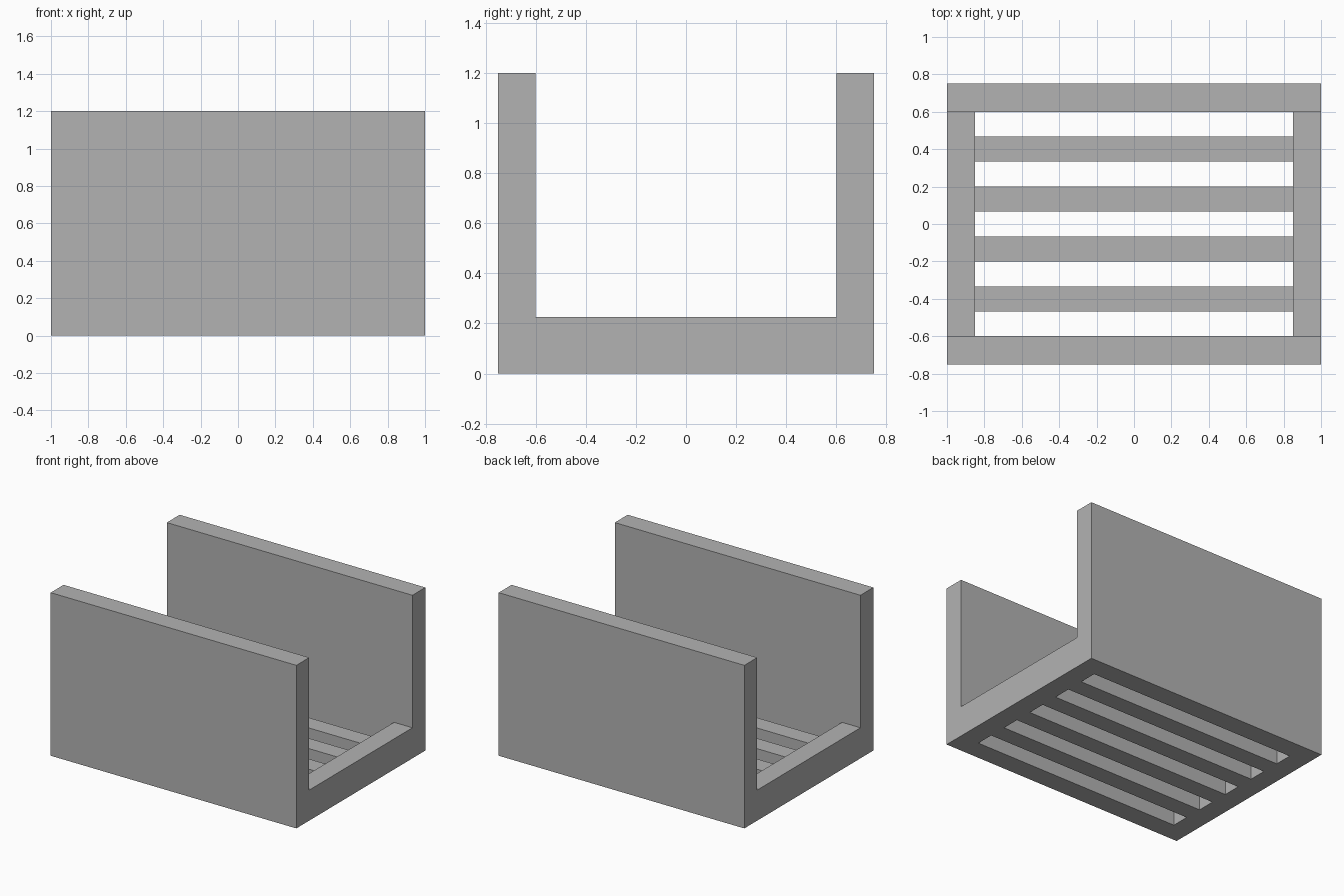
import bpy

if "Cube" in bpy.data.objects:
    bpy.data.objects.remove(bpy.data.objects["Cube"], do_unlink=True)

grey = bpy.data.materials.new("plain grey")
grey.use_nodes = True
grey.diffuse_color = (0.45, 0.45, 0.45, 1)
grey.node_tree.nodes["Principled BSDF"].inputs["Base Color"].default_value = grey.diffuse_color

LENGTH, DEPTH, HEIGHT = 2.0, 1.5, 1.2
WALL = 0.15          # thickness of walls and end rails
RAIL_HEIGHT = 0.225
SLAT_HEIGHT = 0.15
SLATS = 4


def box(name, center_x, center_y, size):
    """Box standing on the ground."""
    bpy.ops.mesh.primitive_cube_add(size=1, location=(center_x, center_y, size[2] / 2))
    obj = bpy.context.object
    obj.name = name
    obj.scale = size
    bpy.ops.object.transform_apply(location=False, rotation=False, scale=True)
    obj.data.materials.append(grey)


inner_x = LENGTH - 2 * WALL
inner_y = DEPTH - 2 * WALL

# Tall walls at front and back
for name, side in (("front_wall", -1), ("back_wall", 1)):
    box(name, 0, side * (DEPTH - WALL) / 2, (LENGTH, WALL, HEIGHT))

# Low rails closing the ends of the floor
for name, side in (("left_rail", 1), ("right_rail", -1)):
    box(name, side * (LENGTH - WALL) / 2, 0, (WALL, inner_y, RAIL_HEIGHT))

# Floor slats, with gaps as wide as the slats
pitch = inner_y / (2 * SLATS + 1)
for i in range(SLATS):
    y = -inner_y / 2 + pitch * (2 * i + 1.5)
    box(f"floor_slat_{i + 1}", 0, y, (inner_x, pitch, SLAT_HEIGHT))
